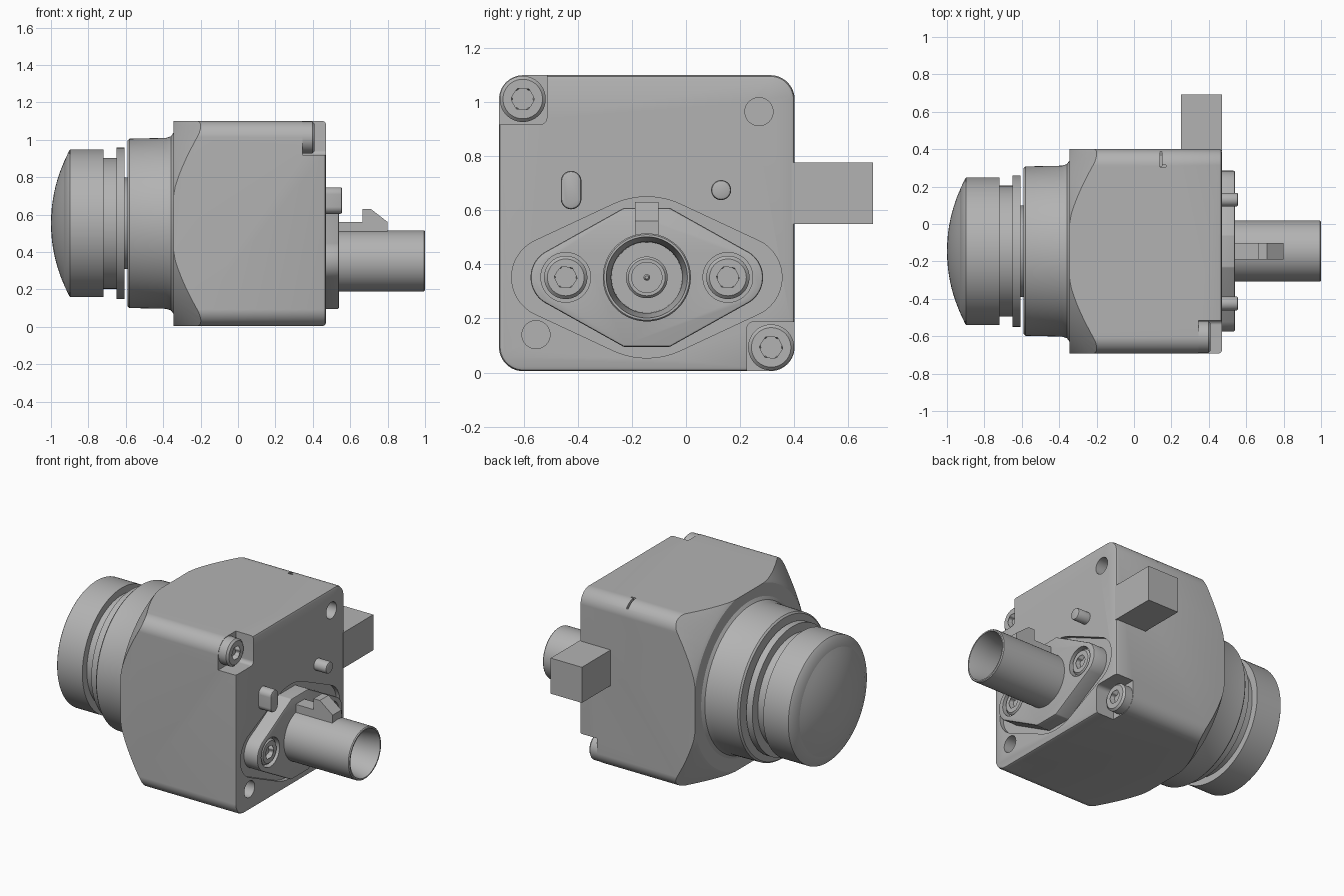
import bpy, bmesh
from math import cos, sin, pi

if "Cube" in bpy.data.objects:
    bpy.data.objects.remove(bpy.data.objects["Cube"], do_unlink=True)

GREY = (0.45, 0.45, 0.45, 1)
grey = bpy.data.materials.new("housing_grey")
grey.use_nodes = True
grey.diffuse_color = GREY
grey.node_tree.nodes["Principled BSDF"].inputs["Base Color"].default_value = GREY

N = 96
ANGLES = [(i + 0.5) * 2 * pi / N for i in range(N)]
AXIS_Y, LENS_Z, PLUG_Z = -0.145, 0.553, 0.352


def hull(circles, grow=0.0):
    """Convex outline wrapped round (y, z, radius) circles."""
    pts = []
    for t in ANGLES:
        c, s = cos(t), sin(t)
        y, z, r = max(circles, key=lambda k: k[0] * c + k[1] * s + k[2])
        pts.append((y + (r + grow) * c, z + (r + grow) * s))
    return pts


def star(y, z, r):
    """Six-lobed driver outline."""
    return [(y + r * (1 + 0.13 * cos(6 * t)) * sin(t),
             z + r * (1 + 0.13 * cos(6 * t)) * cos(t)) for t in reversed(ANGLES)]


def finish(ob):
    bpy.ops.object.select_all(action='DESELECT')
    bpy.context.view_layer.objects.active = ob
    ob.select_set(True)
    bpy.ops.object.shade_smooth_by_angle(angle=0.5)


def make(name, bm):
    bmesh.ops.remove_doubles(bm, verts=bm.verts, dist=1e-5)
    bmesh.ops.recalc_face_normals(bm, faces=bm.faces)
    me = bpy.data.meshes.new(name)
    bm.to_mesh(me)
    bm.free()
    me.materials.append(grey)
    ob = bpy.data.objects.new(name, me)
    bpy.context.collection.objects.link(ob)
    finish(ob)
    return ob


def loft(name, rings):
    """Skin over (x, outline) sections along x, capped at both ends."""
    bm = bmesh.new()
    loops = [[bm.verts.new((x, y, z)) for y, z in pts] for x, pts in rings]
    for a, b in zip(loops, loops[1:]):
        for i in range(N):
            j = (i + 1) % N
            bm.faces.new((a[i], a[j], b[j], b[i]))
    bm.faces.new(loops[0][::-1])
    bm.faces.new(loops[-1])
    return make(name, bm)


def turned(name, y, z, profile):
    return loft(name, [(x, hull([(y, z, r)])) for x, r in profile])


def prism(name, circles, x0, x1, bevel=0.0):
    rings = [(x0, hull(circles)), (x1 - bevel, hull(circles))]
    if bevel:
        rings += [(x1 - bevel * 0.3, hull(circles, -bevel * 0.3)), (x1, hull(circles, -bevel))]
    return loft(name, rings)


def box(name, x, y, z):
    bm = bmesh.new()
    bmesh.ops.create_cube(bm, size=1)
    for v in bm.verts:
        v.co = [lo if c < 0 else hi for c, (lo, hi) in zip(v.co, (x, y, z))]
    return make(name, bm)


def cut(ob, cutter, operation='DIFFERENCE'):
    cutter.hide_render = True
    bpy.context.view_layer.objects.active = ob
    mod = ob.modifiers.new("cut", 'BOOLEAN')
    mod.operation, mod.solver, mod.object = operation, 'EXACT', cutter
    bpy.ops.object.modifier_apply(modifier=mod.name)
    bpy.data.objects.remove(cutter, do_unlink=True)


def screw(name, y, z, r, x0, x1):
    def ring(k):
        return hull([(y, z, k)])
    loft(name, [(x0, ring(r)), (x1 - 0.012, ring(r)), (x1, ring(r - 0.012)),
                (x1, star(y, z, 0.052)), (x1 - 0.035, star(y, z, 0.044))])


def corners(y0, y1, z0, z1, r):
    return [(y, z, r) for y in (y0 + r, y1 - r) for z in (z0 + r, z1 - r)]


# Housing: rounded block with cone-trimmed lens side
body = prism("housing", corners(-0.692, 0.402, 0.005, 1.1, 0.09), -0.4, 0.47, 0.015)
cut(body, turned("cone_trim", AXIS_Y, LENS_Z,
                 [(-0.345, 0.565), (-0.335, 0.582), (-0.1, 0.85), (0.6, 0.85)]), 'INTERSECT')

# Screw notches in two opposite corners
cut(body, prism("notch", corners(-0.8, -0.515, 0.918, 1.2, 0.025), 0.345, 0.6))
cut(body, prism("notch", corners(0.225, 0.5, -0.1, 0.187, 0.025), 0.345, 0.6))

# Blind holes, plug recess and seam groove
for y, z in ((0.27, 0.965), (-0.555, 0.14)):
    cut(body, prism("hole", [(y, z, 0.052)], 0.4, 0.6))
ends = [(AXIS_Y + s * 0.35, PLUG_Z, 0.15) for s in (-1, 1)]
cut(body, prism("recess", ends + [(AXIS_Y, PLUG_Z, 0.298)], 0.445, 0.6))
cut(body, box("groove", (0.138, 0.15), (0.31, 0.5), (1.06, 1.2)))
cut(body, box("groove", (0.138, 0.17), (0.305, 0.315), (1.085, 1.2)))
finish(body)

# Corner screws
screw("upper_corner_screw", -0.604, 1.012, 0.085, 0.33, 0.41)
screw("lower_corner_screw", 0.315, 0.093, 0.085, 0.33, 0.41)

# Lens barrel, steps from collar to domed glass
turned("lens_collar", AXIS_Y, LENS_Z,
       [(-0.3, 0.49), (-0.345, 0.485), (-0.358, 0.466), (-0.385, 0.457),
        (-0.58, 0.453), (-0.59, 0.443)])
turned("lens_neck", AXIS_Y, LENS_Z, [(-0.58, 0.245), (-0.62, 0.245)])
turned("lens_lock_ring", AXIS_Y, LENS_Z, [(-0.608, 0.405), (-0.65, 0.405)])
turned("lens_barrel", AXIS_Y, LENS_Z,
       [(-0.64, 0.35), (-0.72, 0.35), (-0.72, 0.395), (-0.897, 0.395),
        (-0.903, 0.388), (-0.93, 0.33)])
R = 0.81
dome = [0.33 * k / 10 for k in range(10, -1, -1)]
turned("lens_glass", AXIS_Y, LENS_Z,
       [(-0.92, 0.33)] + [(-1.0 + R - (R * R - r * r) ** 0.5, r) for r in dome])

# Plug flange with two sunk screws
flange = [(AXIS_Y + s * 0.32, PLUG_Z, 0.11) for s in (-1, 1)]
flange += corners(AXIS_Y - 0.1, AXIS_Y + 0.1, PLUG_Z - 0.257, PLUG_Z + 0.257, 0.02)
plate = prism("plug_flange", flange, 0.43, 0.54, 0.008)
for s in (-1, 1):
    y = AXIS_Y + s * 0.3
    cut(plate, prism("counterbore", [(y, PLUG_Z, 0.092)], 0.5, 0.6))
    screw("flange_screw", y, PLUG_Z, 0.08, 0.48, 0.535)
finish(plate)

# Hollow plug tube with centre contact
turned("plug_tube", AXIS_Y, PLUG_Z,
       [(0.5, 0.163), (0.994, 0.163), (1.0, 0.158), (1.0, 0.15), (0.9, 0.132), (0.65, 0.13)])
turned("plug_sleeve", AXIS_Y, PLUG_Z,
       [(0.62, 0.077), (0.84, 0.077), (0.85, 0.068), (0.85, 0.056), (0.7, 0.056)])
turned("plug_contact", AXIS_Y, PLUG_Z, [(0.68, 0.012), (0.83, 0.012), (0.84, 0.006)])

# Latch key on top of the tube
bm = bmesh.new()
side = [(0.5, 0.49), (0.5, 0.56), (0.665, 0.56), (0.665, 0.63), (0.71, 0.63),
        (0.8, 0.56), (0.8, 0.49)]
face = bm.faces.new([bm.verts.new((x, AXIS_Y - 0.044, z)) for x, z in side])
new = bmesh.ops.extrude_face_region(bm, geom=[face])["geom"]
bmesh.ops.translate(bm, verts=[v for v in new if isinstance(v, bmesh.types.BMVert)],
                    vec=(0, 0.088, 0))
make("latch_key", bm)

# Locating pins on the end face
prism("oval_pin", [(-0.425, z, 0.038) for z in (0.642, 0.708)], 0.45, 0.557, 0.01)
prism("round_pin", [(0.13, 0.675, 0.037)], 0.45, 0.557, 0.01)

# Side block
box("side_block", (0.25, 0.47), (0.39, 0.692), (0.55, 0.777))
